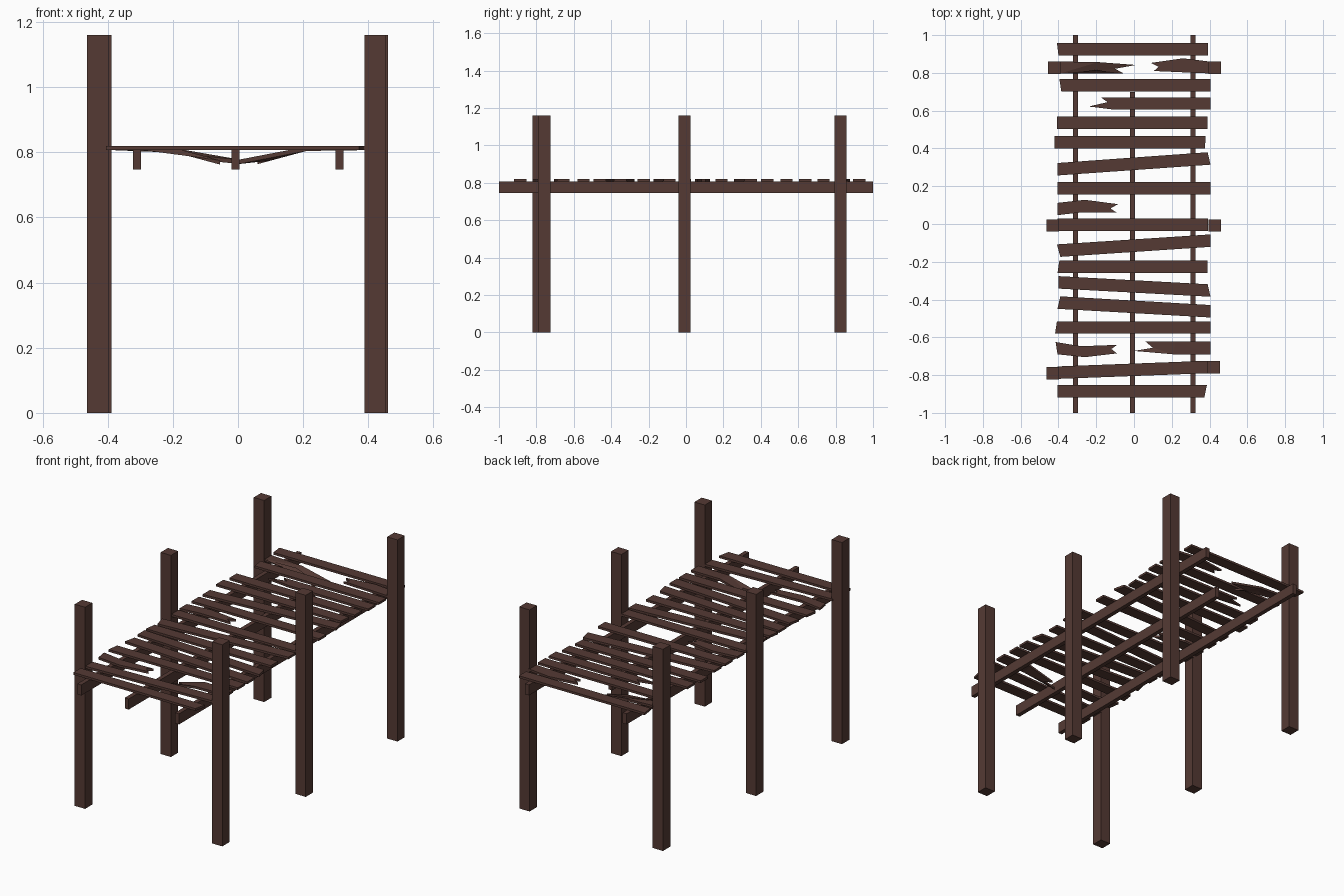
import bpy, bmesh

wood = bpy.data.materials.new("dark brown wood")
wood.diffuse_color = (0.089, 0.042, 0.034, 1)


def prism(name, outline, z0, z1, bend=None):
    """Extrude a plan outline from z0 to z1; bend maps (x, y) to a drop in height."""
    drop = bend or (lambda x, y: 0)
    bm = bmesh.new()
    lo = [bm.verts.new((x, y, z0 - drop(x, y))) for x, y in outline]
    hi = [bm.verts.new((x, y, z1 - drop(x, y))) for x, y in outline]
    n = len(outline)
    caps = [bm.faces.new(lo[::-1]), bm.faces.new(hi)]
    for i in range(n):
        j = (i + 1) % n
        bm.faces.new((lo[i], lo[j], hi[j], hi[i]))
    if n > 4:
        bmesh.ops.triangulate(bm, faces=caps)
    bmesh.ops.recalc_face_normals(bm, faces=bm.faces[:])
    me = bpy.data.meshes.new(name)
    bm.to_mesh(me)
    bm.free()
    me.materials.append(wood)
    ob = bpy.data.objects.new(name, me)
    bpy.context.collection.objects.link(ob)


def box(name, x0, x1, y0, y1, z0, z1):
    prism(name, [(x0, y0), (x1, y0), (x1, y1), (x0, y1)], z0, z1)


# Six upright posts
W = 0.033
for x, y in [(-0.431, -0.789), (0.421, -0.758), (-0.431, -0.008),
             (0.427, -0.008), (-0.422, 0.826), (0.427, 0.826)]:
    box("post", x - W, x + W, y - W, y + W, 0, 1.16)

# Three long beams under the deck, the middle one shorter
for x, end in [(-0.31, 1.0), (-0.008, 0.70), (0.312, 1.0)]:
    box("long_beam", x - 0.0125, x + 0.0125, -1, end, 0.747, 0.808)

# Whole planks: y at left, y at right, left x (near, far), right x (near, far)
Z0, Z1, H = 0.807, 0.82, 0.033
planks = [
    (0.926, 0.926, -0.40, -0.408, 0.392, 0.392),
    (0.735, 0.735, -0.385, -0.395, 0.405, 0.405),
    (0.537, 0.537, -0.408, -0.408, 0.39, 0.39),
    (0.434, 0.434, -0.42, -0.42, 0.375, 0.38),
    (0.290, 0.347, -0.405, -0.405, 0.405, 0.39),
    (0.190, 0.190, -0.405, -0.405, 0.405, 0.405),
    (-0.005, -0.005, -0.405, -0.405, 0.392, 0.392),
    (-0.141, -0.088, -0.39, -0.408, 0.405, 0.405),
    (-0.226, -0.226, -0.405, -0.395, 0.39, 0.39),
    (-0.309, -0.352, -0.40, -0.40, 0.405, 0.39),
    (-0.416, -0.462, -0.405, -0.39, 0.405, 0.405),
    (-0.548, -0.548, -0.418, -0.408, 0.405, 0.405),
    (-0.787, -0.757, -0.405, -0.405, 0.392, 0.392),
    (-0.886, -0.886, -0.405, -0.405, 0.372, 0.386),
]
for yl, yr, a, b, c, d in planks:
    prism("plank", [(a, yl - H), (c, yr - H), (d, yr + H), (b, yl + H)], Z0, Z1)


# Snapped planks with splintered ends; two sag towards the gap
def sag(x, y):
    return max(0, 0.22 - abs(x)) * 0.27 if abs(x) > 0.05 else 0.043


broken = [
    ([(-0.39, 0.797), (-0.20, 0.815), (-0.055, 0.797), (-0.10, 0.822),
      (0.01, 0.842), (-0.19, 0.857), (-0.39, 0.86)], sag),
    ([(0.40, 0.797), (0.40, 0.86), (0.26, 0.877), (0.09, 0.853),
      (0.13, 0.832), (0.105, 0.81)], None),
    ([(0.405, 0.605), (0.405, 0.67), (-0.175, 0.67), (-0.14, 0.645),
      (-0.24, 0.622), (-0.10, 0.605)], None),
    ([(-0.405, 0.047), (-0.29, 0.06), (-0.09, 0.06), (-0.125, 0.082),
      (-0.085, 0.105), (-0.26, 0.128), (-0.405, 0.112)], None),
    ([(-0.405, -0.69), (-0.26, -0.705), (-0.09, -0.685), (-0.12, -0.662),
      (-0.09, -0.64), (-0.28, -0.647), (-0.415, -0.625)], None),
    ([(0.405, -0.69), (0.405, -0.622), (0.22, -0.622), (0.06, -0.622),
      (0.10, -0.655), (0.0, -0.672), (0.21, -0.69)], sag),
]
for outline, bend in broken:
    prism("broken_plank", outline, Z0, Z1, bend)
